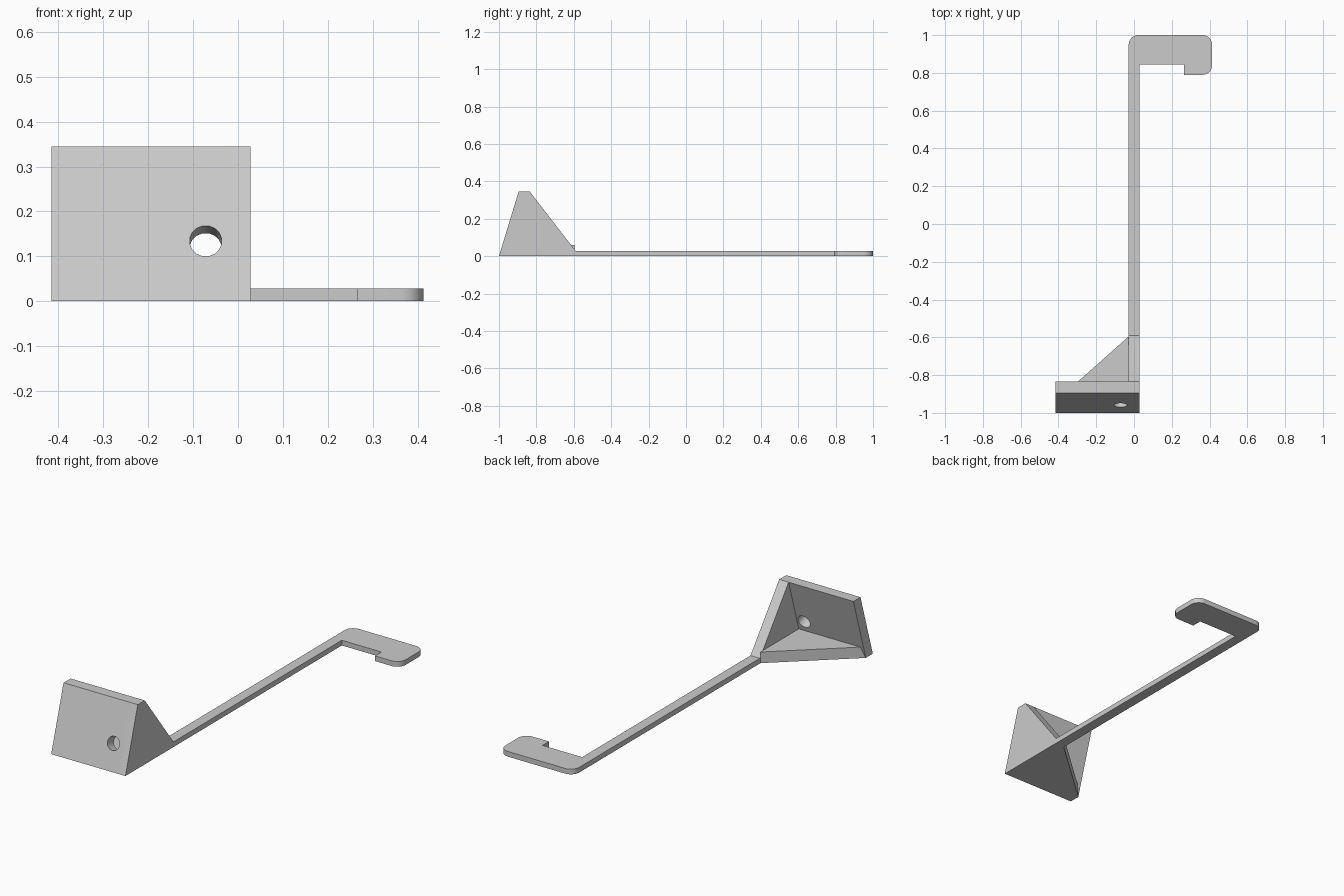
import bpy, bmesh, math
from mathutils import Vector

if "Cube" in bpy.data.objects:
    bpy.data.objects.remove(bpy.data.objects["Cube"], do_unlink=True)

grey = bpy.data.materials.new("light grey")
grey.use_nodes = True
COLOUR = (0.6, 0.6, 0.6, 1)
grey.diffuse_color = COLOUR
grey.node_tree.nodes["Principled BSDF"].inputs["Base Color"].default_value = COLOUR

W = 0.028          # half width of the arm
LEFT = -0.415      # outer edge of the plate


def prism(name, points, offset):
    """Extrude a closed outline by an offset vector."""
    bm = bmesh.new()
    face = bm.faces.new([bm.verts.new(p) for p in points])
    new = bmesh.ops.extrude_face_region(bm, geom=[face])["geom"]
    bmesh.ops.translate(bm, vec=offset, verts=[v for v in new if isinstance(v, bmesh.types.BMVert)])
    bmesh.ops.recalc_face_normals(bm, faces=bm.faces)
    mesh = bpy.data.meshes.new(name)
    bm.to_mesh(mesh)
    bm.free()
    mesh.materials.append(grey)
    obj = bpy.data.objects.new(name, mesh)
    bpy.context.collection.objects.link(obj)
    return obj


def side_profile(name, yz, x0, x1):
    return prism(name, [(x0, y, z) for y, z in yz], (x1 - x0, 0, 0))


def flat_plate(name, xy, height):
    return prism(name, [(x, y, 0) for x, y in xy], (0, 0, height))


def combine(target, tool, operation):
    mod = target.modifiers.new(operation, "BOOLEAN")
    mod.operation, mod.object, mod.solver = operation, tool, "EXACT"
    bpy.context.view_layer.objects.active = target
    bpy.ops.object.modifier_apply(modifier=mod.name)
    bpy.data.objects.remove(tool, do_unlink=True)


def corner(cx, cy, start, r=0.05, steps=8):
    """Quarter arc, running clockwise from the start angle."""
    angles = [math.radians(start - 90 * i / steps) for i in range(steps + 1)]
    return [(cx + r * math.cos(a), cy + r * math.sin(a)) for a in angles]


# Leaning plate with its upright and floor gussets
bracket = side_profile("bracket", [(-1, 0), (-0.895, 0.345), (-0.835, 0.345), (-0.94, 0)], LEFT, W)
upright = side_profile("upright_gusset", [(-1, 0), (-0.895, 0.345), (-0.835, 0.345),
                                          (-0.59, 0.028), (-0.59, 0)], -W, W)
floor = flat_plate("floor_gusset", [(LEFT, -0.94), (-W, -0.595), (-W, -0.65), (0, -0.65),
                                    (0, -0.95), (LEFT, -0.95)], 0.06)
combine(bracket, upright, "UNION")
combine(bracket, floor, "UNION")

# Screw hole, square to the plate
axis = Vector((0, 0.345, -0.105)).normalized()
across, up = Vector((1, 0, 0)), axis.cross(Vector((1, 0, 0)))
start = Vector((-0.072, -0.959, 0.134)) - axis * 0.05
SIDES = 16
ring = [start + 0.036 * (across * math.cos(a) + up * math.sin(a))
        for a in (math.tau * (i + 0.5) / SIDES for i in range(SIDES))]
combine(bracket, prism("hole_cutter", ring, axis * 0.15), "DIFFERENCE")

# Flat arm ending in a hook
R = 0.05
END = 0.413
outline = [(W, -0.59), (-W, -0.59)]
outline += corner(-W + R, 1 - R, 180)
outline += corner(END - R, 1 - R, 90)
outline += corner(END - R, 0.79 + R, 0)
outline += [(0.265, 0.79), (0.265, 0.845), (W, 0.845)]
arm = flat_plate("hooked_arm", outline, W)

# Smooth the rounded corners and the hole
for obj in (bracket, arm):
    bpy.ops.object.select_all(action="DESELECT")
    obj.select_set(True)
    bpy.context.view_layer.objects.active = obj
    bpy.ops.object.shade_smooth_by_angle(angle=math.radians(30))
